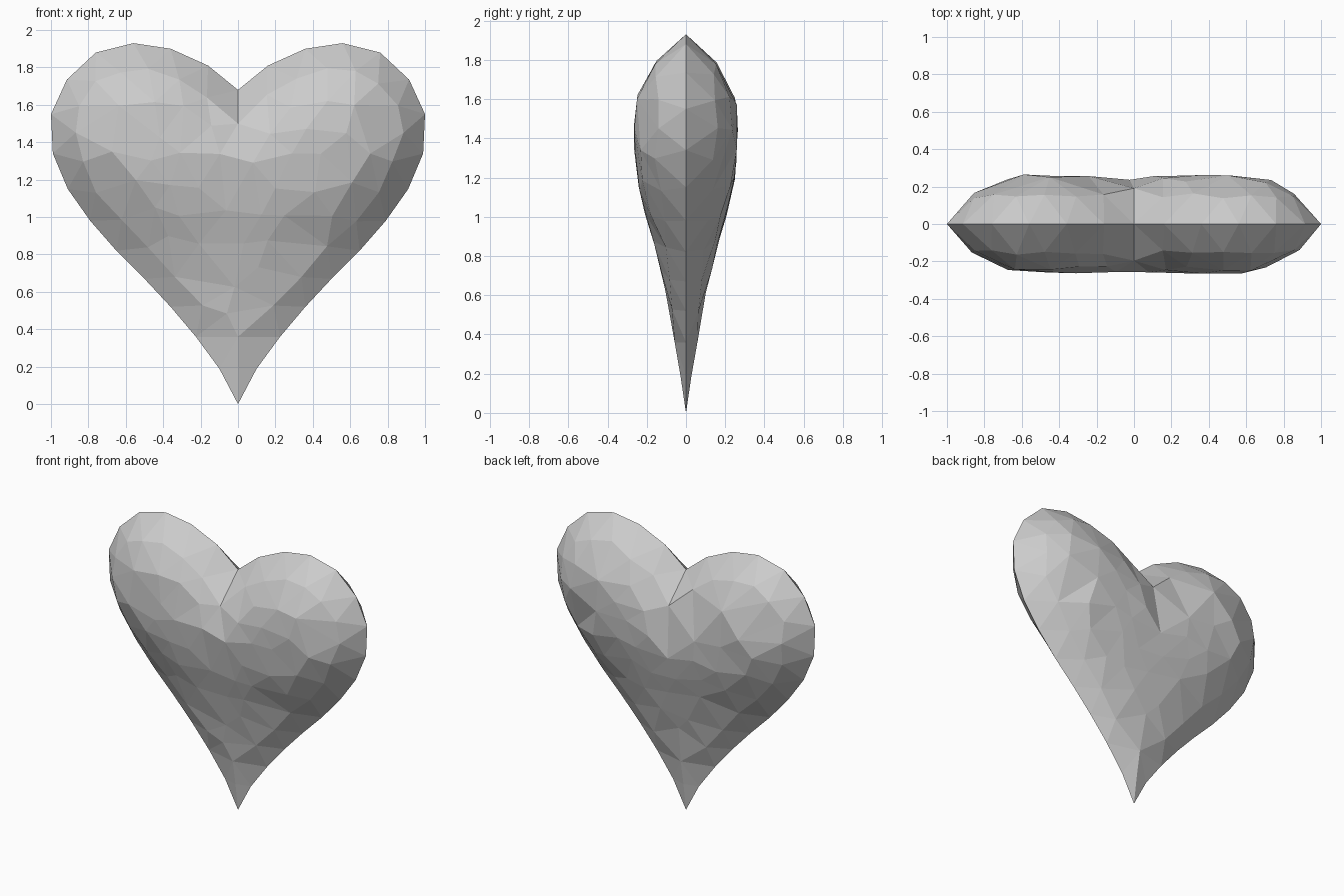
import bpy, bmesh, math, random
from mathutils import Vector
from mathutils.geometry import delaunay_2d_cdt, intersect_point_line

if "Cube" in bpy.data.objects:
    bpy.data.objects.remove(bpy.data.objects["Cube"])

# Outline of the right half, from the cleft round to the tip
half = [(0, 1.68), (.16, 1.81), (.36, 1.90), (.56, 1.93), (.76, 1.88), (.915, 1.735),
        (1, 1.55), (.99, 1.34), (.91, 1.15), (.79, .98), (.65, .82), (.50, .67),
        (.36, .52), (.225, .36), (.10, .19), (0, 0)]
outline = [Vector(p) for p in half] + [Vector((-x, z)) for x, z in half[-2:0:-1]]
n = len(outline)

# Greatest half thickness at each height (z, y)
profile = [(0, 0), (.19, .03), (.4, .063), (.6, .1), (.85, .16), (1, .205),
           (1.2, .25), (1.35, .262), (2, .262)]


def edge_distance(p):
    best = 9
    for i in range(n):
        a, b = outline[i], outline[(i + 1) % n]
        q, t = intersect_point_line(p, a, b)
        q = a.lerp(b, min(1, max(0, t)))
        best = min(best, (p - q.to_2d()).length)
    return best


def thickness(p):
    for (z0, y0), (z1, y1) in zip(profile, profile[1:]):
        if z0 <= p.y <= z1:
            top = y0 + (y1 - y0) * (p.y - z0) / (z1 - z0)
            break
    reach = min(.4, max(.02, .46 * p.y))
    t = min(1, edge_distance(p) / reach)
    return top * math.sin(math.pi / 2 * t ** .8)


def inside(p):
    hit = False
    for i in range(n):
        a, b = outline[i], outline[(i + 1) % n]
        if (a.y > p.y) != (b.y > p.y) and p.x < a.x + (b.x - a.x) * (p.y - a.y) / (b.y - a.y):
            hit = not hit
    return hit


def add_side(bm, sign, seed):
    rng = random.Random(seed)
    pts = list(outline)
    # Crease and tip ridge on the centre line
    pts += [Vector((0, 1.5)), Vector((0, .19)), Vector((0, .36))]

    def try_point(p, gap, spacing):
        if inside(p) and edge_distance(p) > gap and all((p - q).length > spacing for q in pts[n:]):
            pts.append(p)

    # Bevel ring following the outline
    for i in range(n):
        a, b = outline[i], outline[(i + 1) % n]
        d = (b - a).normalized()
        mid = (a + b) / 2
        try_point(mid + Vector((d.y, -d.x)) * rng.uniform(.11, .14), .08, .09)
    # Scattered facets across the face
    for row in range(12):
        for col in range(-6, 7):
            p = Vector(((col + .5 * (row % 2)) * .19 + rng.uniform(-.05, .05),
                        .3 + row * .145 + rng.uniform(-.04, .04)))
            try_point(p, .19, .12)
    edges = [(i, (i + 1) % n) for i in range(n)] + [(0, n), (n + 1, n // 2)]
    verts, _, faces, *_ = delaunay_2d_cdt(pts, edges, [], 1, 1e-5)
    made = []
    for v in verts:
        p = Vector(v)
        y = 0 if edge_distance(p) < 1e-3 else thickness(p) + rng.uniform(-.005, .003)
        made.append(bm.verts.new((p.x, sign * y, p.y)))
    for f in faces:
        bm.faces.new([made[i] for i in f])


# Faceted heart: front and back shells joined along the rim
bm = bmesh.new()
add_side(bm, -1, 3)
add_side(bm, 1, 8)
bmesh.ops.remove_doubles(bm, verts=bm.verts, dist=1e-4)
bmesh.ops.recalc_face_normals(bm, faces=bm.faces)
mesh = bpy.data.meshes.new("heart")
bm.to_mesh(mesh)
bm.free()
bpy.context.collection.objects.link(bpy.data.objects.new("heart", mesh))
